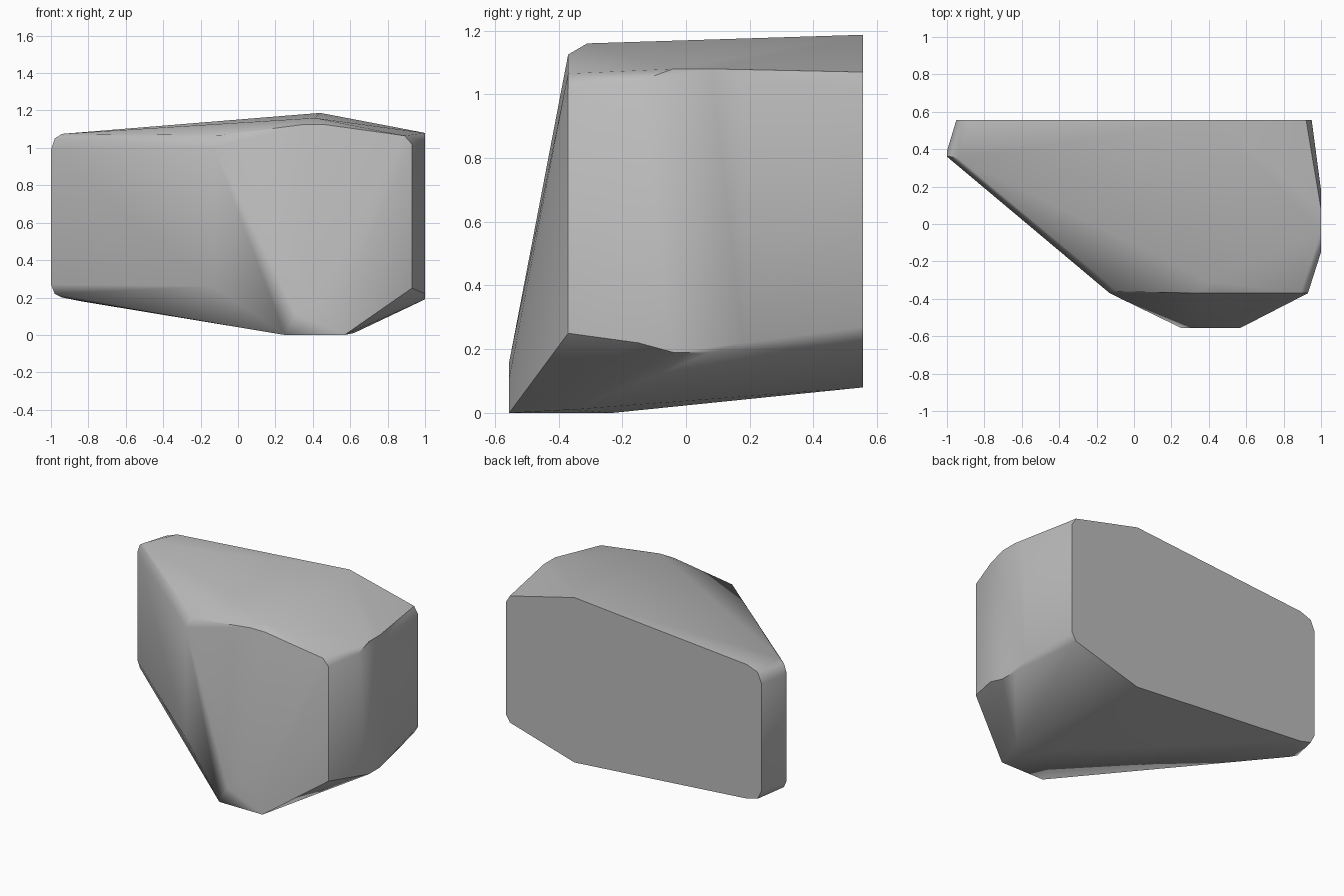
import bpy, bmesh, math

# Remove the default cube
cube = bpy.data.objects.get("Cube")
if cube:
    bpy.data.objects.remove(cube, do_unlink=True)

# Stone colour
stone = bpy.data.materials.new("stone_grey")
stone.use_nodes = True
grey = (0.5, 0.5, 0.5, 1)
stone.diffuse_color = grey
stone.node_tree.nodes["Principled BSDF"].inputs["Base Color"].default_value = grey

# Vertical edges with chamfered ends: x, y, low z, high z
uprights = [
    (-1.0, 0.36, 0.27, 0.99), (-1.0, 0.39, 0.27, 0.99),      # narrow end
    (-0.98, 0.36, 0.22, 1.05), (-0.94, 0.35, 0.2, 1.075),
    (-0.13, -0.37, 0.26, 1.0), (-0.09, -0.36, 0.24, 1.068),  # front corner
    (0.93, -0.37, 0.25, 1.02), (0.89, -0.37, 0.23, 1.065),   # other front corner
    (1.0, -0.15, 0.22, 1.04), (1.0, 0.18, 0.22, 1.05),       # broad side
    (1.0, -0.04, 0.19, 1.08), (1.0, 0.08, 0.19, 1.08),
    (0.95, 0.555, 0.27, 1.02), (0.92, 0.555, 0.22, 1.07),    # flat back
    (0.44, 0.555, 0.08, 1.187),
    (-0.84, 0.555, 0.18, 1.08), (-0.92, 0.555, 0.2, 1.05),
    (-0.95, 0.555, 0.26, 0.98),
]
points = [(x, y, z) for x, y, *ends in uprights for z in ends]

# Foot that juts forward at the base, and the crest at the front of the top
points += [(0.25, -0.555, 0), (0.57, -0.555, 0), (0.31, -0.555, 0.11),
           (0.51, -0.555, 0.11), (0.41, -0.555, 0.16),
           (0.62, -0.36, 0.01), (0.42, -0.23, 0),
           (0.35, -0.37, 1.125), (0.46, -0.37, 1.125), (0.41, -0.31, 1.16)]

# Wrap the points in one faceted skin
bm = bmesh.new()
for p in points:
    bm.verts.new(p)
hull = bmesh.ops.convex_hull(bm, input=bm.verts)
loose = [g for g in hull["geom_interior"] if isinstance(g, bmesh.types.BMVert)]
bmesh.ops.delete(bm, geom=loose, context="VERTS")
bmesh.ops.dissolve_limit(bm, angle_limit=math.radians(1), verts=bm.verts, edges=bm.edges)
bmesh.ops.recalc_face_normals(bm, faces=bm.faces)
mesh = bpy.data.meshes.new("rock")
bm.to_mesh(mesh)
bm.free()
mesh.materials.append(stone)
rock = bpy.data.objects.new("rock", mesh)
bpy.context.collection.objects.link(rock)

# Soft shading that keeps the main edges crisp
bpy.ops.object.select_all(action="DESELECT")
rock.select_set(True)
bpy.context.view_layer.objects.active = rock
bpy.ops.object.shade_smooth_by_angle(angle=math.radians(40))
